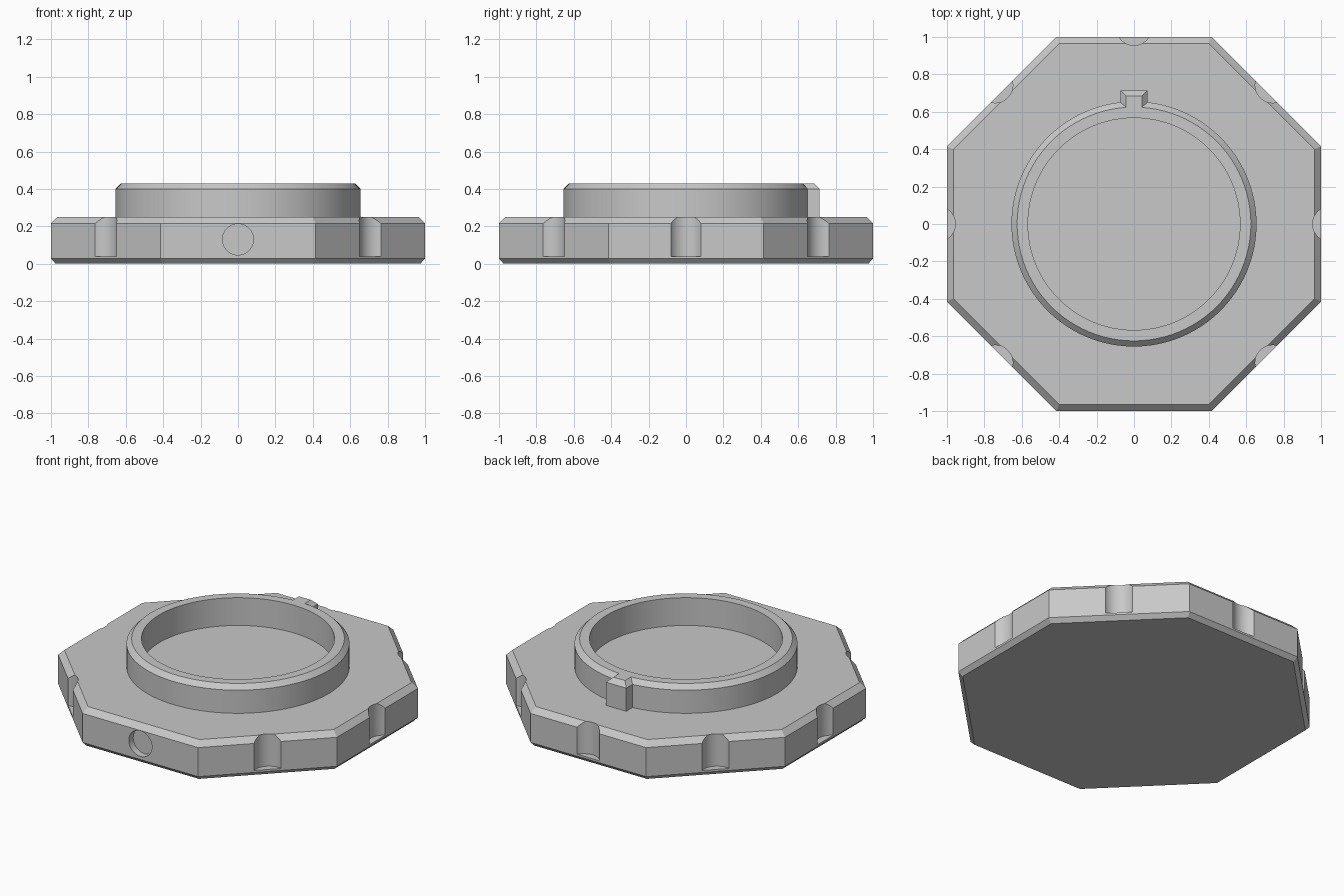
import bpy, bmesh, math
from math import pi, cos, sin
from mathutils import Matrix

cube = bpy.data.objects.get("Cube")
if cube:
    bpy.data.objects.remove(cube, do_unlink=True)

grey = bpy.data.materials.new("light grey")
grey.use_nodes = True
grey.diffuse_color = (0.58, 0.58, 0.58, 1)
grey.node_tree.nodes["Principled BSDF"].inputs["Base Color"].default_value = grey.diffuse_color


def finish(bm, name):
    bmesh.ops.recalc_face_normals(bm, faces=bm.faces)
    mesh = bpy.data.meshes.new(name)
    bm.to_mesh(mesh)
    bm.free()
    mesh.materials.append(grey)
    ob = bpy.data.objects.new(name, mesh)
    bpy.context.collection.objects.link(ob)
    return ob


def lathe(name, profile, sides, phase=0.0, closed=False):
    """Turn an (r, z) profile about z; cap the ends unless it is a closed loop."""
    bm = bmesh.new()
    rings = []
    for r, z in profile:
        angles = [phase + 2 * pi * i / sides for i in range(sides)]
        rings.append([bm.verts.new((r * cos(a), r * sin(a), z)) for a in angles])
    pairs = list(zip(rings, rings[1:]))
    if closed:
        pairs.append((rings[-1], rings[0]))
    else:
        bm.faces.new(rings[0])
        bm.faces.new(rings[-1])
    for low, high in pairs:
        for i in range(sides):
            j = (i + 1) % sides
            bm.faces.new((low[i], low[j], high[j], high[i]))
    return finish(bm, name)


def activate(ob):
    bpy.ops.object.select_all(action="DESELECT")
    ob.select_set(True)
    bpy.context.view_layer.objects.active = ob


def combine(ob, other, operation):
    mod = ob.modifiers.new("combine", "BOOLEAN")
    mod.object, mod.operation, mod.solver = other, operation, "EXACT"
    activate(ob)
    bpy.ops.object.modifier_apply(modifier=mod.name)
    bpy.data.objects.remove(other, do_unlink=True)


# Octagonal base plate, chamfered top and bottom
top, bevel = 0.25, 0.035
corner = 1 / cos(pi / 8)
base = lathe("base_plate", [(0.975 * corner, 0), (corner, 0.027),
                            (corner, top - bevel), ((1 - bevel) * corner, top)], 8, pi / 8)

# Edge notches on every side but the front, and a shallow round hole there
bm = bmesh.new()
for i in range(8):
    a = i * pi / 4
    if i != 6:
        place = Matrix.Translation((1.049 * cos(a), 1.049 * sin(a), 0.24))
        radius, depth = 0.094, 0.4
    else:
        place = Matrix.Translation((0, -1.055, 0.13)) @ Matrix.Rotation(pi / 2, 4, "X")
        radius, depth = 0.083, 0.2
    bmesh.ops.create_cone(bm, cap_ends=True, segments=48, radius1=radius,
                          radius2=radius, depth=depth, matrix=place)
combine(base, finish(bm, "notch_cutter"), "DIFFERENCE")

# Raised collar with a chamfered outer rim
rim, edge = 0.43, 0.03
collar = lathe("collar", [(0.567, 0.2), (0.655, 0.2), (0.655, rim - edge),
                          (0.655 - edge, rim), (0.567, rim)], 96, closed=True)

# Locating key at the back of the collar, chamfered to match
bm = bmesh.new()
levels = []
for z, inset in ((0.2, 0), (rim - edge, 0), (rim, edge)):
    w, y = 0.072 - inset, 0.715 - inset
    levels.append([bm.verts.new((px, py, z))
                   for px, py in ((-w, 0.6), (w, 0.6), (w, y), (-w, y))])
bm.faces.new(levels[0])
bm.faces.new(levels[-1])
for low, high in zip(levels, levels[1:]):
    for i in range(4):
        j = (i + 1) % 4
        bm.faces.new((low[i], low[j], high[j], high[i]))
combine(collar, finish(bm, "key"), "UNION")

for ob in (base, collar):
    activate(ob)
    bpy.ops.object.shade_smooth_by_angle(angle=math.radians(30))
